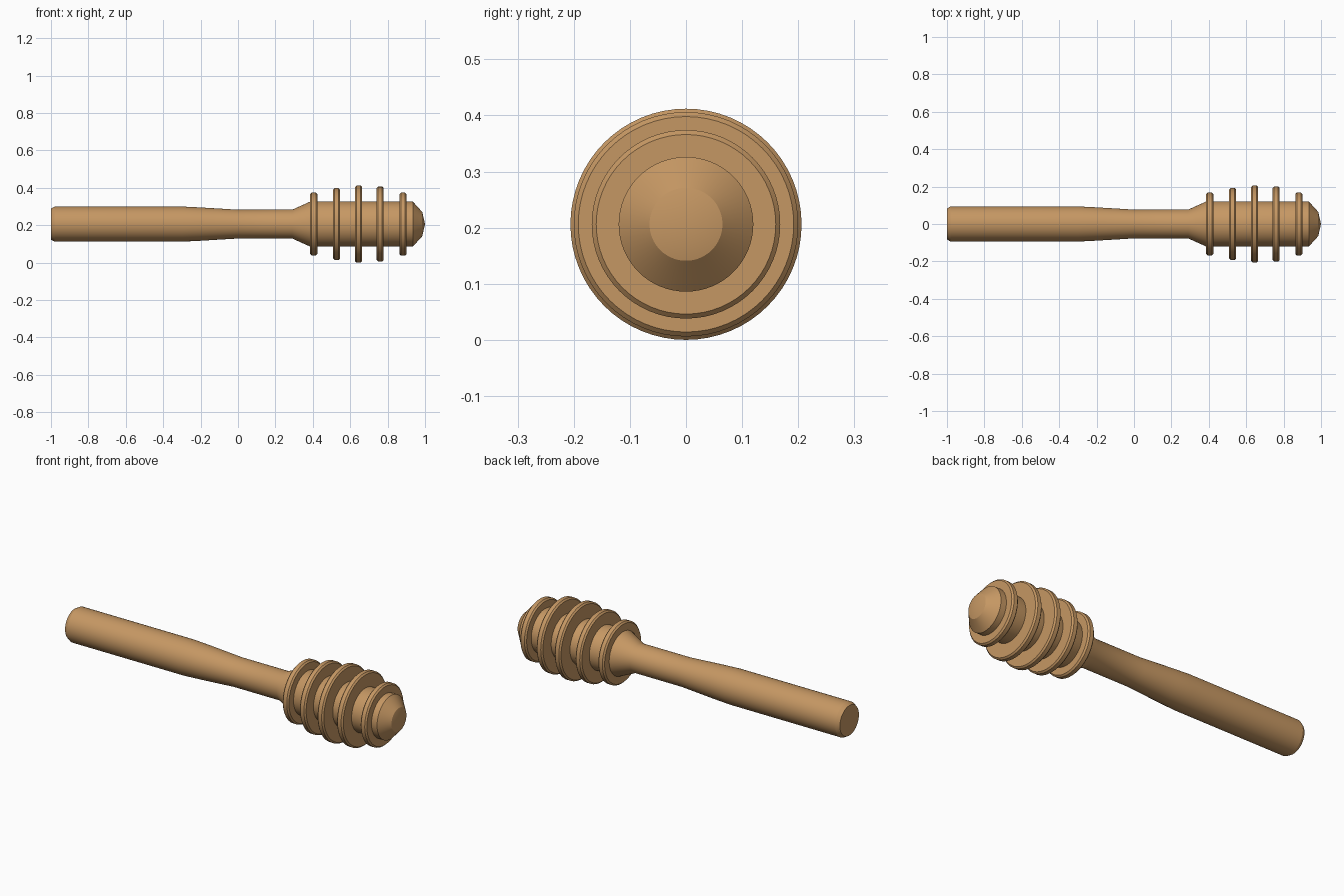
import bpy
import bmesh
import math
from mathutils import Matrix, Vector

cube = bpy.data.objects.get("Cube")
if cube:
    bpy.data.objects.remove(cube, do_unlink=True)

AXIS_Z = 0.206
SEGMENTS = 64

wood = bpy.data.materials.new("light wood")
wood.use_nodes = True
wood.diffuse_color = (0.56, 0.31, 0.125, 1)
bsdf = wood.node_tree.nodes["Principled BSDF"]
bsdf.inputs["Base Color"].default_value = wood.diffuse_color
bsdf.inputs["Roughness"].default_value = 0.7


def lathe(name, profile):
    """Turn (x, radius) points around the long axis."""
    bm = bmesh.new()
    verts = [bm.verts.new((x, 0, r)) for x, r in profile]
    edges = [bm.edges.new(pair) for pair in zip(verts, verts[1:])]
    bmesh.ops.spin(bm, geom=verts + edges, cent=(0, 0, 0), axis=(1, 0, 0),
                   angle=math.tau, steps=SEGMENTS, use_duplicate=False)
    bmesh.ops.remove_doubles(bm, verts=bm.verts, dist=0.0001)
    bmesh.ops.recalc_face_normals(bm, faces=bm.faces)
    mesh = bpy.data.meshes.new(name)
    bm.to_mesh(mesh)
    bm.free()
    mesh.materials.append(wood)
    obj = bpy.data.objects.new(name, mesh)
    obj.location.z = AXIS_Z
    bpy.context.collection.objects.link(obj)
    bpy.ops.object.select_all(action='DESELECT')
    obj.select_set(True)
    bpy.context.view_layer.objects.active = obj
    bpy.ops.object.shade_smooth_by_angle(angle=math.radians(26))
    return obj


# Handle, flared neck, head core and blunt tip in one turned piece
lathe("handle_and_core", [
    (-1, 0), (-1, 0.083), (-0.98, 0.094), (-0.3, 0.094), (-0.2, 0.089),
    (0, 0.077), (0.29, 0.077), (0.385, 0.12), (0.935, 0.12),
    (0.985, 0.065), (1, 0)])

# Chamfered ridges around the head
HALF, BEVEL = 0.019, 0.008
ridges = [(0.405, 0.168), (0.527, 0.192), (0.645, 0.206),
          (0.76, 0.2), (0.882, 0.168)]
for i, (x, r) in enumerate(ridges, 1):
    lathe(f"ridge_{i}", [
        (x - HALF, 0), (x - HALF, r - BEVEL), (x - HALF + BEVEL, r),
        (x + HALF - BEVEL, r), (x + HALF, r - BEVEL), (x + HALF, 0)])
